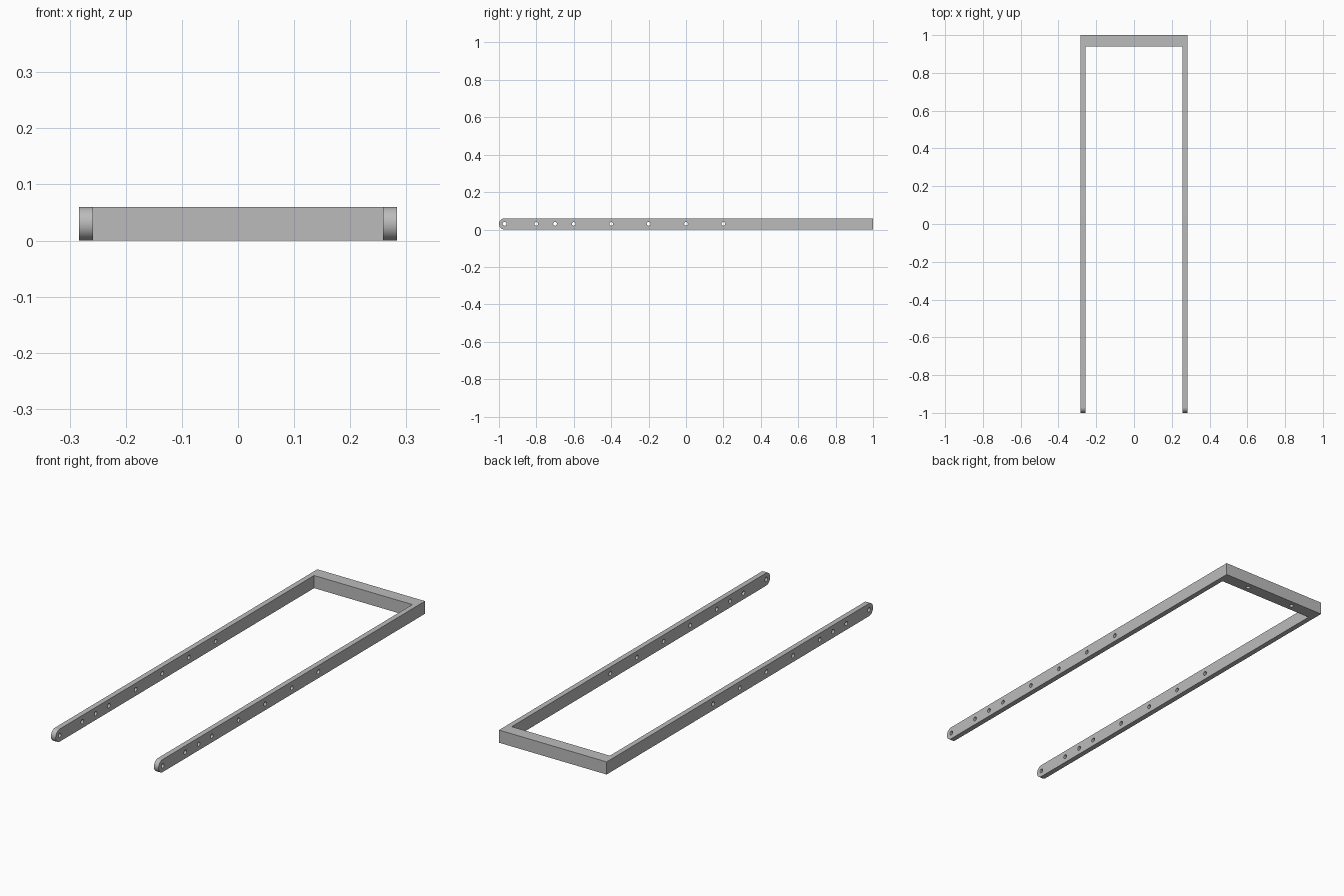
import bpy, bmesh, math
from mathutils import Matrix

if "Cube" in bpy.data.objects:
    bpy.data.objects.remove(bpy.data.objects["Cube"])

HALF_W, INNER_W = 0.283, 0.258
HEIGHT, BAR_FRONT = 0.06, 0.94
HOLE_R = 0.01

grey = bpy.data.materials.new("plain_grey")
grey.use_nodes = True
colour = (0.5, 0.5, 0.5, 1)
grey.diffuse_color = colour
grey.node_tree.nodes["Principled BSDF"].inputs["Base Color"].default_value = colour


def add_object(name, bm):
    bmesh.ops.recalc_face_normals(bm, faces=bm.faces)
    mesh = bpy.data.meshes.new(name)
    bm.to_mesh(mesh)
    bm.free()
    mesh.materials.append(grey)
    obj = bpy.data.objects.new(name, mesh)
    bpy.context.collection.objects.link(obj)
    return obj


# U-shaped frame: plan outline pulled up to full height
half = [(INNER_W, BAR_FRONT), (INNER_W, -1), (HALF_W, -1), (HALF_W, 1)]
outline = half + [(-x, y) for x, y in reversed(half)]
bm = bmesh.new()
base = bm.faces.new([bm.verts.new((x, y, 0)) for x, y in outline])
top = bmesh.ops.extrude_face_region(bm, geom=[base])["geom"]
bmesh.ops.translate(bm, vec=(0, 0, HEIGHT),
                    verts=[v for v in top if isinstance(v, bmesh.types.BMVert)])

# Fully rounded arm tips
tips = [e for e in bm.edges
        if all(v.co.y < -0.99 for v in e.verts)
        and abs(e.verts[0].co.z - e.verts[1].co.z) < 0.001]
bmesh.ops.bevel(bm, geom=tips, offset=HEIGHT / 2, segments=12,
                profile=0.5, affect='EDGES')
bmesh.ops.remove_doubles(bm, verts=bm.verts, dist=0.0001)
bmesh.ops.dissolve_degenerate(bm, edges=bm.edges, dist=0.0001)
frame = add_object("frame", bm)

# Drills: cross holes through both arms, blind holes under the back bar
bm = bmesh.new()


def drill(matrix, depth):
    bmesh.ops.create_cone(bm, cap_ends=True, segments=24, radius1=HOLE_R,
                          radius2=HOLE_R, depth=depth, matrix=matrix)


for y in (-0.97, -0.8, -0.7, -0.6, -0.4, -0.2, 0, 0.2):
    drill(Matrix.Translation((0, y, HEIGHT / 2)) @ Matrix.Rotation(math.pi / 2, 4, 'Y'), 0.7)
for x in (-0.13, 0.13):
    drill(Matrix.Translation((x, 0.97, 0)), 0.08)
drills = add_object("hole_cutter", bm)
drills.hide_render = True

cut = frame.modifiers.new("holes", 'BOOLEAN')
cut.operation, cut.solver, cut.object = 'DIFFERENCE', 'EXACT', drills

bpy.ops.object.select_all(action='DESELECT')
frame.select_set(True)
bpy.context.view_layer.objects.active = frame
bpy.ops.object.modifier_apply(modifier=cut.name)
bpy.data.objects.remove(drills)
bpy.ops.object.shade_smooth_by_angle(angle=math.radians(30))
